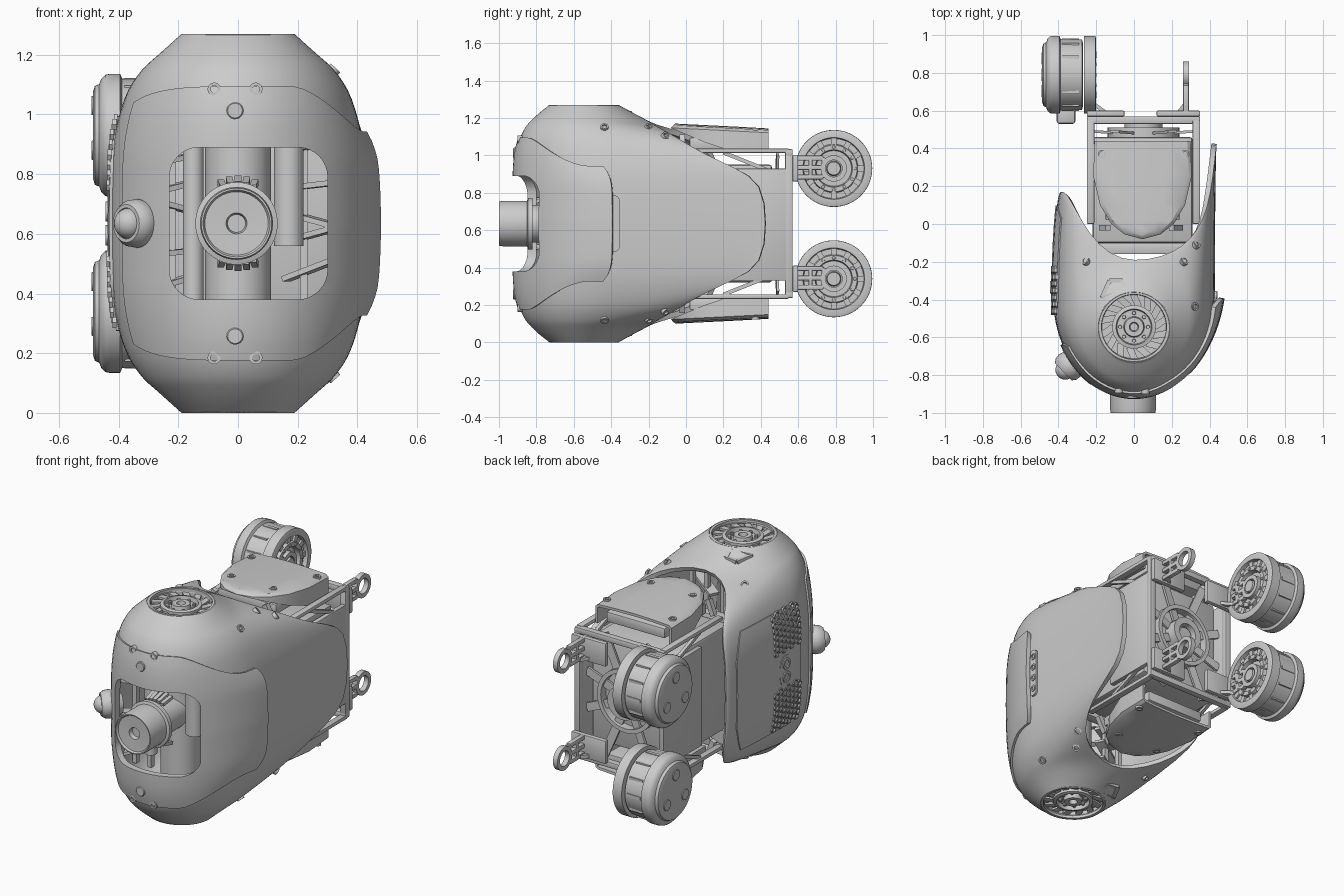
import bpy, bmesh, random
from math import sin, cos, pi, radians
from mathutils import Vector, Matrix

if "Cube" in bpy.data.objects:
    bpy.data.objects.remove(bpy.data.objects["Cube"])

random.seed(4)
MID = 0.635  # the body is mirrored above and below this height

def finish(name, bm, fix=True):
    if fix:
        bmesh.ops.remove_doubles(bm, verts=bm.verts, dist=1e-5)
        bmesh.ops.recalc_face_normals(bm, faces=bm.faces)
    me = bpy.data.meshes.new(name)
    bm.to_mesh(me)
    bm.free()
    ob = bpy.data.objects.new(name, me)
    bpy.context.collection.objects.link(ob)
    return ob

def lathe(name, c, axis, prof, segs=48, closed=False):
    """Revolve (radius, distance) points around an axis through c."""
    bm = bmesh.new()
    q = Vector(axis).to_track_quat('Z', 'Y')
    rows = [[bm.verts.new(Vector(c) + q @ Vector((r * cos(2*pi*k/segs), r * sin(2*pi*k/segs), d)))
             for k in range(segs)] for r, d in prof]
    n = len(rows)
    for i in range(n if closed else n - 1):
        a, b = rows[i], rows[(i + 1) % n]
        for k in range(segs):
            bm.faces.new((a[k], a[(k+1) % segs], b[(k+1) % segs], b[k]))
    return finish(name, bm)

def disc(name, c, axis, r, d, segs=32):
    e = min(r, d) * .15
    return lathe(name, c, axis, [(0, 0), (r, 0), (r, d - e), (r - e, d), (0, d)], segs)

def ring(name, c, axis, ro, ri, d, segs=40):
    return lathe(name, c, axis, [(ro, 0), (ro, d), (ri, d), (ri, 0)], segs, True)

def box(name, lo, hi, bev=0.006):
    bm = bmesh.new()
    lo, hi = Vector(lo), Vector(hi)
    bmesh.ops.create_cube(bm, size=1, matrix=Matrix.Translation((lo + hi) / 2) @ Matrix.Diagonal((*(hi - lo), 1)))
    bmesh.ops.bevel(bm, geom=bm.edges[:], offset=bev, segments=2, profile=.5, affect='EDGES')
    return finish(name, bm)

def bar(name, p, q, w, t):
    bm = bmesh.new()
    p, q = Vector(p), Vector(q)
    rot = (q - p).to_track_quat('Z', 'Y').to_matrix().to_4x4()
    bmesh.ops.create_cube(bm, size=1, matrix=Matrix.Translation((p + q) / 2) @ rot @ Matrix.Diagonal((w, t, (q - p).length, 1)))
    return finish(name, bm)

def prism(name, lower, upper):
    bm = bmesh.new()
    a, b = [bm.verts.new(p) for p in lower], [bm.verts.new(p) for p in upper]
    bm.faces.new(a)
    bm.faces.new(b)
    for i in range(len(a)):
        j = (i + 1) % len(a)
        bm.faces.new((a[i], a[j], b[j], b[i]))
    return finish(name, bm)

def rounded(x0, x1, z0, z1, r, n=8):
    pts = []
    for k, (x, z) in enumerate([(x1-r, z1-r), (x0+r, z1-r), (x0+r, z0+r), (x1-r, z0+r)]):
        pts += [(x + r*cos((k + i/n)*pi/2), z + r*sin((k + i/n)*pi/2)) for i in range(n + 1)]
    return pts

# Shell sections: height from middle, half width, front y, widest y, right end x y, left end x y
ROWS = [(.635, .19, -.73, -.55, 0, -.36, 0, -.36), (.59, .24, -.79, -.54, 0, -.28, 0, -.28),
        (.55, .285, -.83, -.52, 0, -.20, 0, -.20), (.53, .31, -.85, -.50, .15, -.175, .13, -.165),
        (.50, .335, -.87, -.48, .26, -.12, .24, -.05), (.45, .37, -.895, -.45, .34, -.03, .31, .08),
        (.38, .395, -.91, -.42, .39, .08, .35, .15), (.30, .415, -.918, -.40, .42, .26, .37, .17),
        (.22, .425, -.92, -.40, .435, .41, .385, .17), (0, .43, -.922, -.40, .44, .43, .39, .17)]

def row(h):
    h = min(abs(h), .635)
    for a, b in zip(ROWS, ROWS[1:]):
        if h >= b[0]:
            f = (h - b[0]) / (a[0] - b[0])
            return [v + (u - v) * f for u, v in zip(a[1:], b[1:])]

def surf(h, u, off=0):
    """Point on the shell: u=0 front, 1 widest right, 2 right rear end, negative is left."""
    w, yf, yc, xr, yr, xl, yl = row(h)
    s = 1 if u >= 0 else -1
    t = abs(u)
    if t <= 1:
        x, y = w * sin(t*pi/2), yc + (yf - yc) * cos(t*pi/2)
    else:
        xe, ye = (xr, yr) if s > 0 else (xl, yl)
        x, y = xe + (w - xe) * cos((t-1)*pi/2), yc + (ye - yc) * sin((t-1)*pi/2)
    p = Vector((s * x, y, MID + h))
    d = Vector((p.x, p.y + .45, 0))
    return p + d.normalized() * off if off else p

def sheet(name, pts, thick, sub=0, cutter=None):
    bm = bmesh.new()
    g = [[bm.verts.new(p) for p in r] for r in pts]
    for a, b in zip(g, g[1:]):
        for j in range(len(a) - 1):
            bm.faces.new((a[j], a[j+1], b[j+1], b[j]))
    bmesh.ops.remove_doubles(bm, verts=bm.verts, dist=1e-5)
    ob = finish(name, bm, False)
    if sub:
        ob.modifiers.new("smooth", 'SUBSURF').levels = sub
    m = ob.modifiers.new("thick", 'SOLIDIFY')
    m.thickness, m.offset = thick, -1
    if cutter:
        m = ob.modifiers.new("window", 'BOOLEAN')
        m.object, m.operation, m.solver = cutter, 'DIFFERENCE', 'EXACT'
    return ob

# Outer shell, front bezel with window, left access panel
win = rounded(-.23, .30, .38, .89, .10)
cutter = prism("window_cutter", [(x, -1.2, z) for x, z in win], [(x, -.62, z) for x, z in win])
cutter.hide_render = True
hs = [r[0] for r in ROWS] + [-r[0] for r in ROWS[-2::-1]]
us = [2 - 4 * j / 40 for j in range(41)]
sheet("outer_shell", [[surf(h, u) for u in us] for h in hs], .028, 1, cutter)

def bezel_point(a, b):
    f = max(0, min(1, (a - .2) / .7))
    h = .46 * b * (1 - .33 * f * f * (3 - 2 * f)) * (1 - .12 * max(0, -a) ** 4)
    return surf(h, .15 + .85 * a - .05 * max(0, a) * b**6, .008 + .042 * max(0, a) ** 3 * (1 - .7 * b**4))
sheet("front_bezel", [[bezel_point(1 - j/16, 1 - i/10) for j in range(33)] for i in range(21)], .025, 0, cutter)
sheet("left_panel", [[surf((.36 - .04*i), -1.28 + (.38 - .1*max(0, abs(i-9)-5)/4) * (1 - j/6), .008)
                      for j in range(13)] for i in range(19)], .015)

# Front sensor drum with claws above and below
lathe("front_drum", (-.005, 0, MID), (0, -1, 0),
      [(0, .6), (.1, .6), (.1, .82), (.138, .82), (.138, .845), (.122, .85), (.122, .975), (.118, 1), (.112, 1),
       (.106, .988), (.035, .985), (.03, .96), (0, .96)], 64)
for s in (-1, 1):
    for k in range(5):
        a = s * pi/2 + (k - 2) * .2
        bar("drum_claw", (.13*cos(a), -.80, MID + .13*sin(a)), (.15*cos(a), -.72, MID + .15*sin(a)), .022, .02)

# Internal columns, bulkhead and ribs
disc("centre_column", (0, -.55, .08), (0, 0, 1), .11, 1.11)
disc("side_column", (.17, -.66, .56), (0, 0, 1), .05, .34)
disc("side_column", (-.15, -.62, .34), (0, 0, 1), .035, .56)
box("bulkhead", (-.34, -.16, .3), (.36, -.1, .97))
for s in (-1, 1):
    for k in range(6):
        z = .36 + .1 * k + random.uniform(-.02, .02)
        bar("inner_rib", (s*.16, -.5, z), (s*.36, -.6, z + random.uniform(-.09, .09)), .06, .018)
    for x in (.22, .32):
        bar("inner_post", (s*x, -.52, .2), (s*x, -.52, 1.07), .025, .03)

# Left ball knob in its collar
knob = Vector((-.31, -.72, MID))
lathe("knob_collar", knob, (-.72, -.69, 0), [(.055, -.03), (.07, 0), (.082, .04), (.078, .07), (.064, .09), (.052, .09), (.05, -.03)], 24, True)
lathe("knob_ball", knob + Vector((-.054, -.052, 0)), (-.72, -.69, 0),
      [(.052 * sin(pi*i/12), -.052 * cos(pi*i/12)) for i in range(13)], 24)

# Left side: hex grilles, grip and slot
for s in (-1, 1):
    for i in range(7):
        for j in range(7):
            y, h = -.46 + .036 * i, s * .23 + .034 * (j - 3) + .017 * (i % 2)
            ring("grille_cell", (-row(h)[0] - .001, y, MID + h), (-1, 0, 0), .021, .014, .012, 6)
cap = rounded(-.39, -.28, MID - .09, MID + .09, .05)
prism("grip_plate", [(-.40, y, z) for y, z in cap], [(-.438, y, z) for y, z in cap])
for s in (-1, 1):
    ring("grip_hole", (-.434, -.335, MID + s*.04), (-1, 0, 0), .034, .02, .01, 24)
box("left_slot_trim", (-.412, .06, MID - .17), (-.38, .085, MID + .17))

# Right side: slotted light strip
cap = rounded(-.412, -.355, MID - .15, MID + .15, .027)
prism("right_strip", [(.40, y, z) for y, z in cap], [(.438, y, z) for y, z in cap])
for k in range(4):
    ring("strip_hole", (.433, -.378, MID - .105 + .07*k), (1, 0, 0), .02, .011, .01, 20)

# Core box and rear frame
box("core_box", (-.22, -.1, .32), (.31, .46, .95), .015)
for x in (-.235, .335):
    box("core_side", (x - .015, .2, .33), (x + .015, .54, .93))
CX = .05
for s in (-1, 1):
    box("frame_bar", (-.25, .53, MID + s*.38 - .018), (.35, .57, MID + s*.38 + .018))
    box("frame_post", (CX + s*.282 - .018, .53, .24), (CX + s*.282 + .018, .57, 1.03))
ring("rear_ring", (CX, .46, MID), (0, 1, 0), .19, .165, .05)
ring("rear_ring", (CX, .46, MID), (0, 1, 0), .10, .06, .08)
disc("rear_hub", (CX, .45, MID), (0, 1, 0), .05, .07)
for k in range(8):
    a = 2 * pi * (k + .5) / 8
    e = min(.27 / abs(cos(a)), .37 / abs(sin(a)))
    bar("rear_rib", (CX + .1*cos(a), .48, MID + .1*sin(a)), (CX + e*cos(a), .49, MID + e*sin(a)), .014, .05)

# Parts repeated at top and bottom
U = [(-.21, .44), (-.215, .25), (-.18, .1), (-.12, 0), (-.05, -.055), (.045, -.08),
     (.14, -.055), (.21, 0), (.27, .1), (.305, .25), (.30, .44)]
for s in (-1, 1):
    def P(x, y, h):
        return Vector((x, y, MID + s*h))
    up = (0, 0, s)
    # Curved hollow back cover: skirt, shoulder and crown
    line = U[::s]
    top = [.53 - .05 * (y + .08) for x, y in line]
    sheet("back_cover", [[P(x, y, .51 - .125 * min(1, (y + .08) / .3)) for x, y in line],
                         [P(x, y, t - .018) for (x, y), t in zip(line, top)],
                         [P(.045 + (x - .045) * .93, y + .012 * (y < .3), t - .004) for (x, y), t in zip(line, top)],
                         [P(.045 + (x - .045) * .5, y + .02 * (y < .3), t + .002) for (x, y), t in zip(line, top)],
                         [P(.045, y + .02 * (y < .3), t + .005) for (x, y), t in zip(line, top)]], .016)
    box("cover_core", (-.15, .02, MID + s*.43 - .03), (.24, .42, MID + s*.43 + .03))
    for x, y in ((-.1, .08), (.18, .08), (-.17, .37), (.27, .37)):
        ring("cover_screw", P(x, y, .515 - .05*y), up, .022, .012, .016, 20)
    for x in (-.23, .33):
        box("side_rail", (x - .02, .0, MID + s*.39 - .012), (x + .02, .55, MID + s*.39 + .012))
        bar("rail_brace", P(x, .2, .38), P(x, .45, .28), .02, .02)
        bar("cover_support", P(x*.75, -.02, .38), P(x*.6, -.02, .47), .03, .03)
    # Neck joint: rim, turbine blades and hub
    ring("joint_rim", P(0, -.545, .59), up, .19, .172, .043, 64)
    lathe("joint_hub", P(0, -.545, 0), up, [(0, .5), (.18, .5), (.18, .585), (.115, .585), (.115, .62), (.095, .625),
          (.09, .60), (.055, .60), (.05, .625), (.025, .625), (.02, .60), (0, .60)], 64)
    for k in range(14):
        a = 2 * pi * k / 14
        bar("joint_blade", P(.11*cos(a), -.545 + .11*sin(a), .60), P(.175*cos(a+.25), -.545 + .175*sin(a+.25), .605), .035, .012)
    for k in range(8):
        a = 2 * pi * k / 8
        disc("joint_bolt", P(.074*cos(a), -.545 + .074*sin(a), .6), up, .01, .016, 10)
    loop = [P(-.17, -.39, .60), P(-.13, -.30, .585), P(-.06, -.30, .59), P(-.05, -.36, .615), P(-.17, -.39, .60)]
    for p, q in zip(loop, loop[1:]):
        bar("joint_loop", p, q, .022, .022)
    # Screws on the front and shoulders
    for x in (-.08, .06):
        y = surf(.45, x / .59).y
        ring("front_screw", P(x, y + .015, .45), (0, -1, 0), .022, .012, .026, 20)
    disc("front_plug", P(-.01, -.90, .378), (0, -1, 0), .028, .024)
    for h, u in ((.515, 1.1), (.515, 1.65), (.52, -1.6), (.47, 1.7)):
        p = surf(s*h, u)
        n = Vector((p.x, p.y + .45, .35*s)).normalized()
        ring("shoulder_screw", p - n * .012, n, .022, .013, .02, 20)

    # Rear hinge arms, left and right
    H = .295
    for x0, x1, f0, f1 in ((.26, .29, .12, .35), (-.235, -.205, -.25, -.05)):
        box("arm_flange", (f0, .57, MID + s*H - .07), (f1, .6, MID + s*H + .07))
        for d in (-.045, .005, .055):
            box("arm_rail", (x0, .59, MID + s*H + d - .013), (x1, .735, MID + s*H + d + .013))
        for y in (.655, .725):
            box("arm_web", (x0, y, MID + s*H - .05), (x1, y + .02, MID + s*H + .06))
        ring("arm_eye", P(x0, .79, H), (1, 0, 0), .07, .045, x1 - x0)
        bar("arm_gusset", P((x0 + x1)/2, .64, H - .05*s), P((f0 + f1)/2, .59, H - .05*s), .02, .02)
    # Wheel-shaped motor drum
    W = P(0, .79, H)
    lathe("drum_motor", W, (1, 0, 0), [(0, -.482), (.06, -.486), (.145, -.486), (.165, -.48), (.172, -.465), (.19, -.458),
          (.203, -.445), (.206, -.43), (.206, -.395), (.19, -.388), (.187, -.275), (.165, -.27), (0, -.27)], 64)
    lathe("drum_flange", W, (1, 0, 0), [(0, -.265), (.205, -.265), (.205, -.205), (.19, -.2), (.165, -.2), (.16, -.225),
          (.13, -.225), (.125, -.205), (.1, -.205), (.095, -.235), (.04, -.235), (.035, -.2), (0, -.2)], 64)
    for k in range(12):
        a = 2 * pi * k / 12
        c, n = cos(a), sin(a)
        disc("flange_bolt", W + Vector((-.21, .113*c, .113*n)), (1, 0, 0), .009, .012, 10)
        bar("drum_fin", W + Vector((-.38, .182*c, .182*n)), W + Vector((-.29, .182*c, .182*n)), .02, .02)
        bar("flange_spoke", W + Vector((-.222, .125*c, .125*n)), W + Vector((-.222, .165*c, .165*n)), .018, .03)
    for k in range(3):
        a = 2 * pi * k / 3 + pi / 2
        disc("cap_pad", W + Vector((-.48, .1*cos(a), .1*sin(a))), (-1, 0, 0), .032, .011)
box("drum_lug", (-.41, .53, MID - .36), (-.31, .63, MID - .28), .015)

# Apply modifiers, drop the cutter, shade smooth
dg = bpy.context.evaluated_depsgraph_get()
for ob in bpy.data.objects:
    if ob.modifiers:
        me = bpy.data.meshes.new_from_object(ob.evaluated_get(dg))
        ob.modifiers.clear()
        ob.data = me
bpy.data.objects.remove(cutter)
for ob in bpy.data.objects:
    ob.select_set(True)
    bpy.context.view_layer.objects.active = ob
bpy.ops.object.shade_smooth_by_angle(angle=radians(35))
